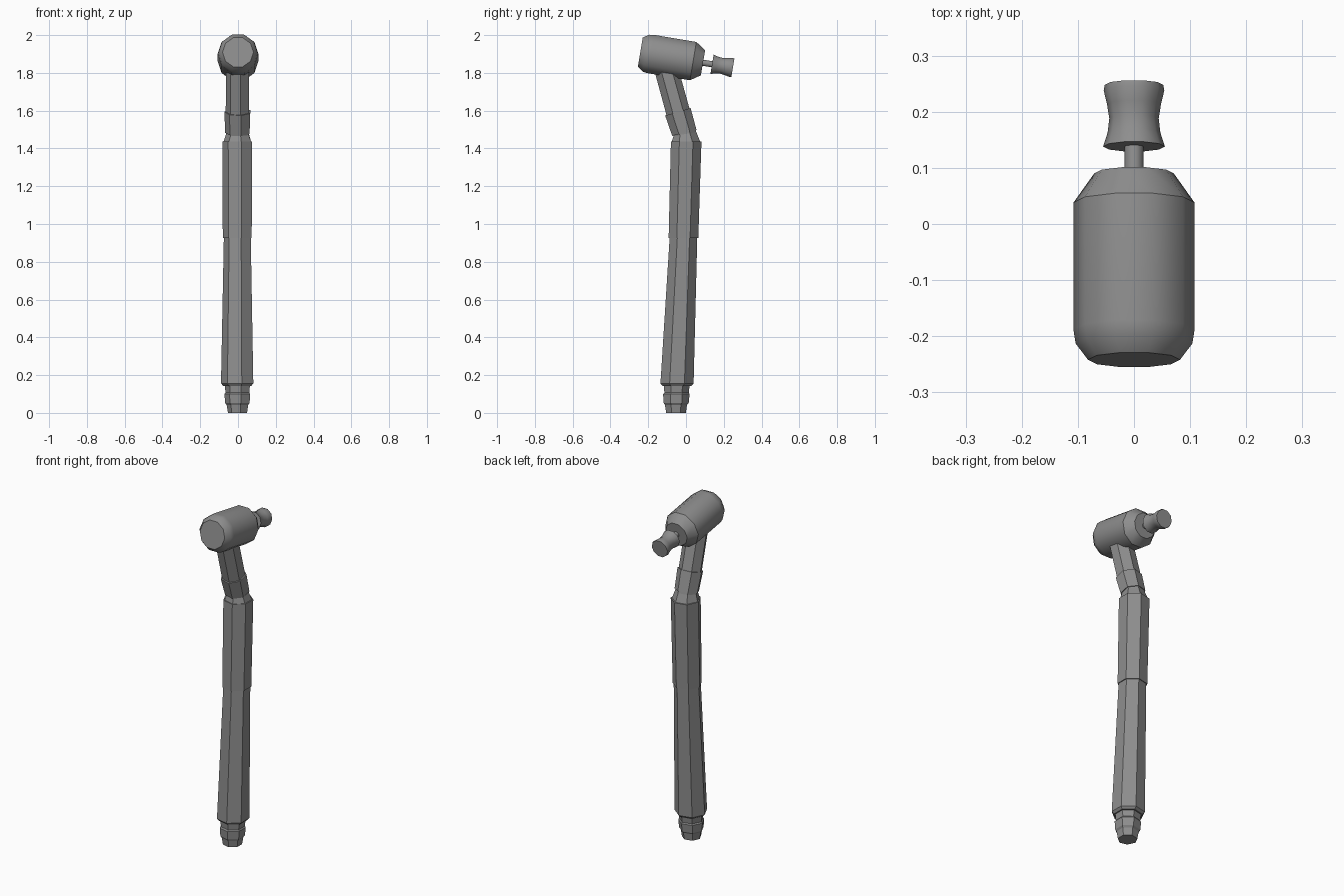
import bpy, bmesh
from math import sin, cos, pi, radians, tan

if "Cube" in bpy.data.objects:
    bpy.data.objects.remove(bpy.data.objects["Cube"])

# Dark steel colour shared by every part
steel = bpy.data.materials.new("dark_steel")
steel.diffuse_color = (.27, .27, .27, 1)
steel.use_nodes = True
steel.node_tree.nodes["Principled BSDF"].inputs["Base Color"].default_value = steel.diffuse_color


def loft(name, stations, sides, phase=0.0, smooth=None):
    """Skin a chain of polygon rings; station = (y, z, radius, tilt in degrees)."""
    bm = bmesh.new()
    rings = []
    for y, z, r, tilt in stations:
        t = radians(tilt)
        ring = []
        for i in range(sides):
            a = phase + 2 * pi * i / sides
            v = r * sin(a)
            ring.append(bm.verts.new((r * cos(a), y + v * cos(t), z + v * sin(t))))
        rings.append(ring)
    for lo, hi in zip(rings, rings[1:]):
        for i in range(sides):
            j = (i + 1) % sides
            bm.faces.new((lo[i], lo[j], hi[j], hi[i]))
    bm.faces.new(rings[0])
    bm.faces.new(rings[-1])
    bmesh.ops.recalc_face_normals(bm, faces=bm.faces)
    me = bpy.data.meshes.new(name)
    bm.to_mesh(me)
    bm.free()
    me.materials.append(steel)
    ob = bpy.data.objects.new(name, me)
    bpy.context.collection.objects.link(ob)
    if smooth:
        bpy.ops.object.select_all(action='DESELECT')
        ob.select_set(True)
        bpy.context.view_layer.objects.active = ob
        bpy.ops.object.shade_smooth_by_angle(angle=radians(smooth))
    return ob


# Seven-sided handle parts, corner pointing to -x
def handle_part(name, stations):
    return loft(name, stations, 7, pi)


handle_part("hose_connector", [
    (-.053, 0, .053, 0), (-.053, .042, .060, 0), (-.052, .052, .068, 0),
    (-.051, .10, .072, 0), (-.050, .107, .066, 0), (-.049, .143, .070, 0),
    (-.048, .16, .070, 0)])
handle_part("lower_grip", [
    (-.048, .143, .078, 0), (-.0475, .156, .090, 0), (-.0135, .927, .075, 0)])
handle_part("upper_grip", [
    (-.0135, .925, .0805, 0), (0.001, 1.438, .083, 0)])
handle_part("grip_shoulder", [
    (0, 1.436, .077, 0), (-.006, 1.476, .063, 10), (-.009, 1.487, .063, 13)])
handle_part("neck_collar", [
    (-.009, 1.483, .068, 14), (-.043, 1.594, .072, 16.5)])
handle_part("neck", [
    (-.040, 1.585, .065, 16.5), (-.113, 1.85, .064, 16.5)])

# Ten-sided head parts along one tilted axis
TILT = 9.5


def head_part(name, profile):
    slope = tan(radians(TILT))
    stations = [(y, 1.862 - (y - .0405) * slope, r, 90 - TILT) for y, r in profile]
    return loft(name, stations, 10, 0, 40)


head_part("turbine_head", [
    (-.242, .082), (-.213, .104), (-.188, .108), (.038, .108)])
head_part("head_nose", [(.038, .108), (.090, .071)])
head_part("bur_shank", [(.08, .017), (.15, .017)])
head_part("bur", [
    (.138, .055), (.163, .047), (.188, .044), (.213, .048),
    (.238, .054), (.248, .052)])
